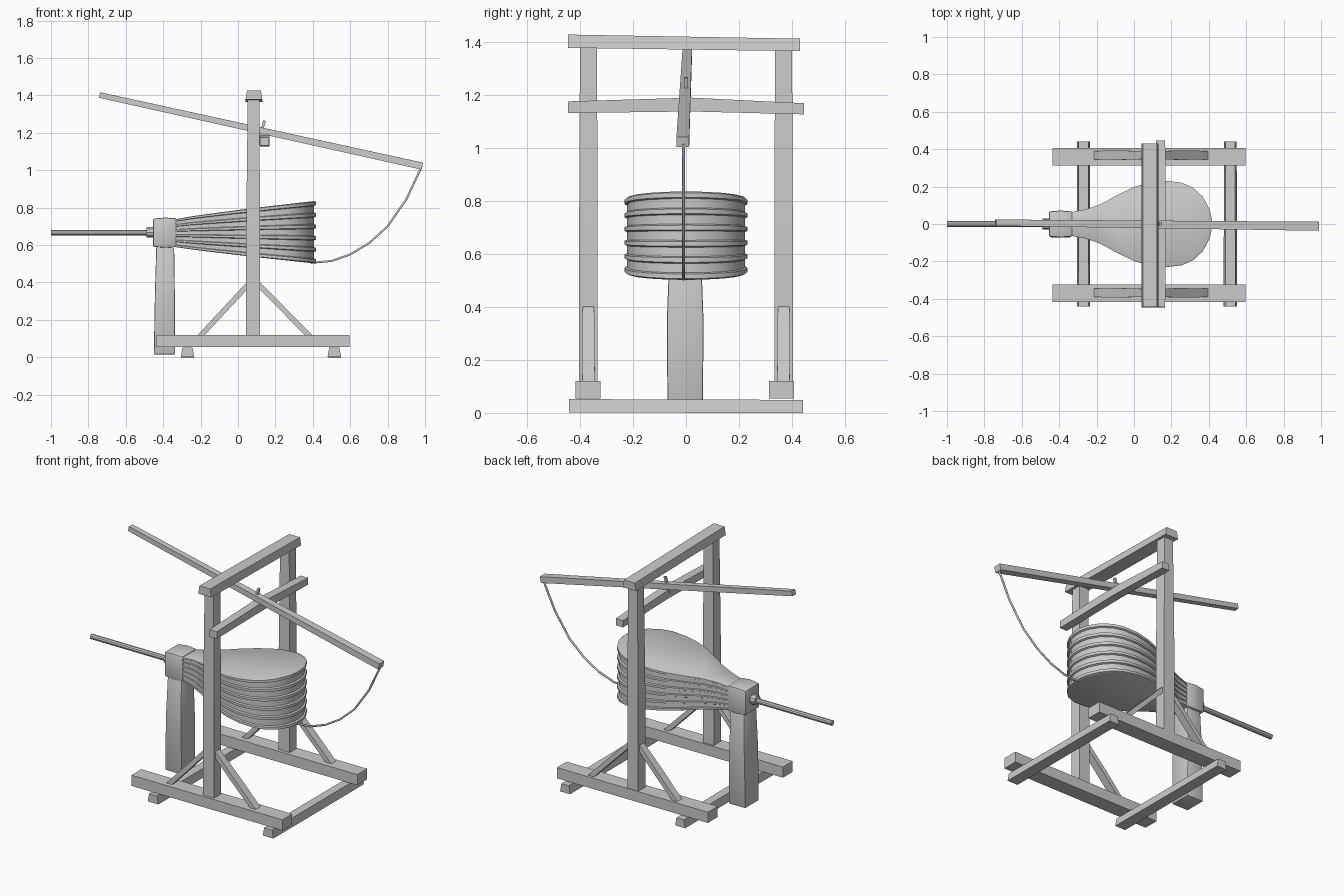
import bpy, bmesh, math
from mathutils import Vector

cube = bpy.data.objects.get("Cube")
if cube:
    bpy.data.objects.remove(cube, do_unlink=True)

grey = bpy.data.materials.new("plain grey")
grey.use_nodes = True
colour = (0.6, 0.6, 0.6, 1)
grey.diffuse_color = colour
grey.node_tree.nodes["Principled BSDF"].inputs["Base Color"].default_value = colour


def finish(name, bm, bevel=0, smooth=False):
    """Turn a bmesh into a named object with the shared material."""
    bmesh.ops.recalc_face_normals(bm, faces=bm.faces)
    if bevel:
        bmesh.ops.bevel(bm, geom=bm.edges[:], offset=bevel, segments=2,
                        profile=0.5, affect='EDGES')
    mesh = bpy.data.meshes.new(name)
    bm.to_mesh(mesh)
    bm.free()
    mesh.materials.append(grey)
    obj = bpy.data.objects.new(name, mesh)
    bpy.context.collection.objects.link(obj)
    if smooth:
        bpy.ops.object.select_all(action='DESELECT')
        obj.select_set(True)
        bpy.context.view_layer.objects.active = obj
        bpy.ops.object.shade_smooth_by_angle(angle=math.radians(35))
    return obj


def loft(name, rings, **options):
    """Skin a list of equal rings and cap both ends."""
    bm = bmesh.new()
    rows = [[bm.verts.new(p) for p in ring] for ring in rings]
    n = len(rows[0])
    for a, b in zip(rows, rows[1:]):
        for i in range(n):
            j = (i + 1) % n
            bm.faces.new((a[i], a[j], b[j], b[i]))
    bm.faces.new(rows[0])
    bm.faces.new(rows[-1])
    return finish(name, bm, **options)


def beam(name, stations, up=(0, 0, 1), top=1.0, **options):
    """Timber through (point, width, height) stations; top narrows the upper side."""
    axis = (Vector(stations[-1][0]) - Vector(stations[0][0])).normalized()
    side = axis.cross(Vector(up)).normalized()
    upward = side.cross(axis)
    rings = []
    for p, w, h in stations:
        corners = ((-1, -1), (1, -1), (top, 1), (-top, 1))
        rings.append([Vector(p) + side * (s * w / 2) + upward * (u * h / 2)
                      for s, u in corners])
    return loft(name, rings, **options)


def rod(name, x0, x1, r, z, sides=10):
    ring = [(r * math.cos(math.tau * i / sides), z + r * math.sin(math.tau * i / sides))
            for i in range(sides)]
    return loft(name, [[(x, y, w) for y, w in ring] for x in (x0, x1)], smooth=True)


# Base frame: two sleepers under two rails
for name, x in (("nozzle_sleeper", -0.27), ("rear_sleeper", 0.515)):
    beam(name, [((x, -0.442, 0.027), 0.072, 0.05), ((x, 0.442, 0.024), 0.068, 0.05)],
         top=0.75)

for name, s in (("front", -1), ("back", 1)):
    rail_y = -0.37 if s < 0 else 0.36
    beam(name + "_rail", [((-0.435, rail_y, 0.087), 0.095, 0.066),
                          ((0.595, rail_y, 0.087), 0.095, 0.066)])
    # Upright and its pair of braces
    y = s * 0.368
    beam(name + "_upright", [((0.081, y, 0.11), 0.07, 0.075),
                             ((0.081, y, 0.7), 0.07, 0.074),
                             ((0.083, y, 1.385), 0.064, 0.062)], up=(1, 0, 0))
    for side, foot, head in (("nozzle", -0.205, 0.065), ("rear", 0.385, 0.1)):
        mid = ((foot + head) / 2, y, 0.255)
        beam(f"{name}_{side}_brace", [((foot, y, 0.11), 0.046, 0.028),
                                      (mid, 0.05, 0.028),
                                      ((head, y, 0.40), 0.042, 0.028)])

# Top beam and the lower crossbar the lever rests on
beam("top_beam", [((0.085, -0.445, 1.402), 0.09, 0.05),
                  ((0.085, 0.43, 1.388), 0.09, 0.047)], top=0.82)
beam("crossbar", [((0.142, -0.445, 1.153), 0.05, 0.044),
                  ((0.142, 0.02, 1.163), 0.052, 0.052),
                  ((0.142, 0.445, 1.147), 0.05, 0.042)])

# Lever with its peg
beam("lever", [((-0.74, 0.007, 1.402), 0.034, 0.03),
               ((0.985, -0.012, 1.022), 0.048, 0.038)])
beam("lever_peg", [((0.115, 0.0, 1.17), 0.014, 0.014),
                   ((0.142, 0.0, 1.265), 0.014, 0.014)], up=(1, 0, 0))

# Rope hanging from the lever to the underside of the bellows
curve = bpy.data.curves.new("rope", 'CURVE')
curve.dimensions = '3D'
curve.bevel_depth = 0.006
curve.bevel_resolution = 1
curve.use_fill_caps = True
curve.materials.append(grey)
path = [(0.98, 1.015), (0.9, 0.845), (0.8, 0.7), (0.7, 0.61),
        (0.6, 0.55), (0.5, 0.515), (0.39, 0.505)]
spline = curve.splines.new('POLY')
spline.points.add(len(path) - 1)
for point, (x, z) in zip(spline.points, path):
    point.co = (x, -0.009, z, 1)
bpy.context.collection.objects.link(bpy.data.objects.new("rope", curve))

# Stump, head block and blast pipe
beam("stump", [((-0.393, -0.003, 0.015), 0.134, 0.114),
               ((-0.391, -0.003, 0.35), 0.138, 0.106),
               ((-0.389, -0.003, 0.6), 0.12, 0.095)], up=(1, 0, 0),
     bevel=0.006, smooth=True)
beam("head_block", [((-0.455, 0, 0.666), 0.134, 0.15),
                    ((-0.39, 0, 0.666), 0.144, 0.162),
                    ((-0.33, 0, 0.666), 0.134, 0.154)], bevel=0.008, smooth=True)
rod("pipe_collar", -0.488, -0.45, 0.03, 0.668)
rod("blast_pipe", -1.0, -0.48, 0.016, 0.665)

# Bellows: teardrop plan, fanned out in height, with six raised hoops
half = [(-0.34, 0.06), (-0.26, 0.073), (-0.18, 0.1), (-0.09, 0.148), (0.0, 0.19),
        (0.08, 0.213), (0.165, 0.222), (0.25, 0.212), (0.31, 0.186),
        (0.36, 0.14), (0.395, 0.075), (0.406, 0.025)]
plan = half + [(x, -y) for x, y in reversed(half)]


def layer(t, out):
    """Plan outline at height fraction t, swollen by out towards the wide end."""
    ring = []
    for x, y in plan:
        f = (x + 0.34) / 0.746
        low = 0.59 - 0.088 * f ** 0.9
        high = 0.737 + 0.098 * f ** 0.85
        swell = out * min(1, 0.3 + f)
        round_off = Vector((max(0, x - 0.165) * 1.1, y)).normalized() * swell
        ring.append((x + round_off.x, y + round_off.y, low + (high - low) * t))
    return ring


profile = []
for i in range(6):
    centre = 0.04 + 0.92 * i / 5
    profile += [(centre - 0.04, 0), (centre - 0.026, 0.01),
                (centre + 0.026, 0.01), (centre + 0.04, 0)]
loft("bellows", [layer(t, out) for t, out in profile], smooth=True)
